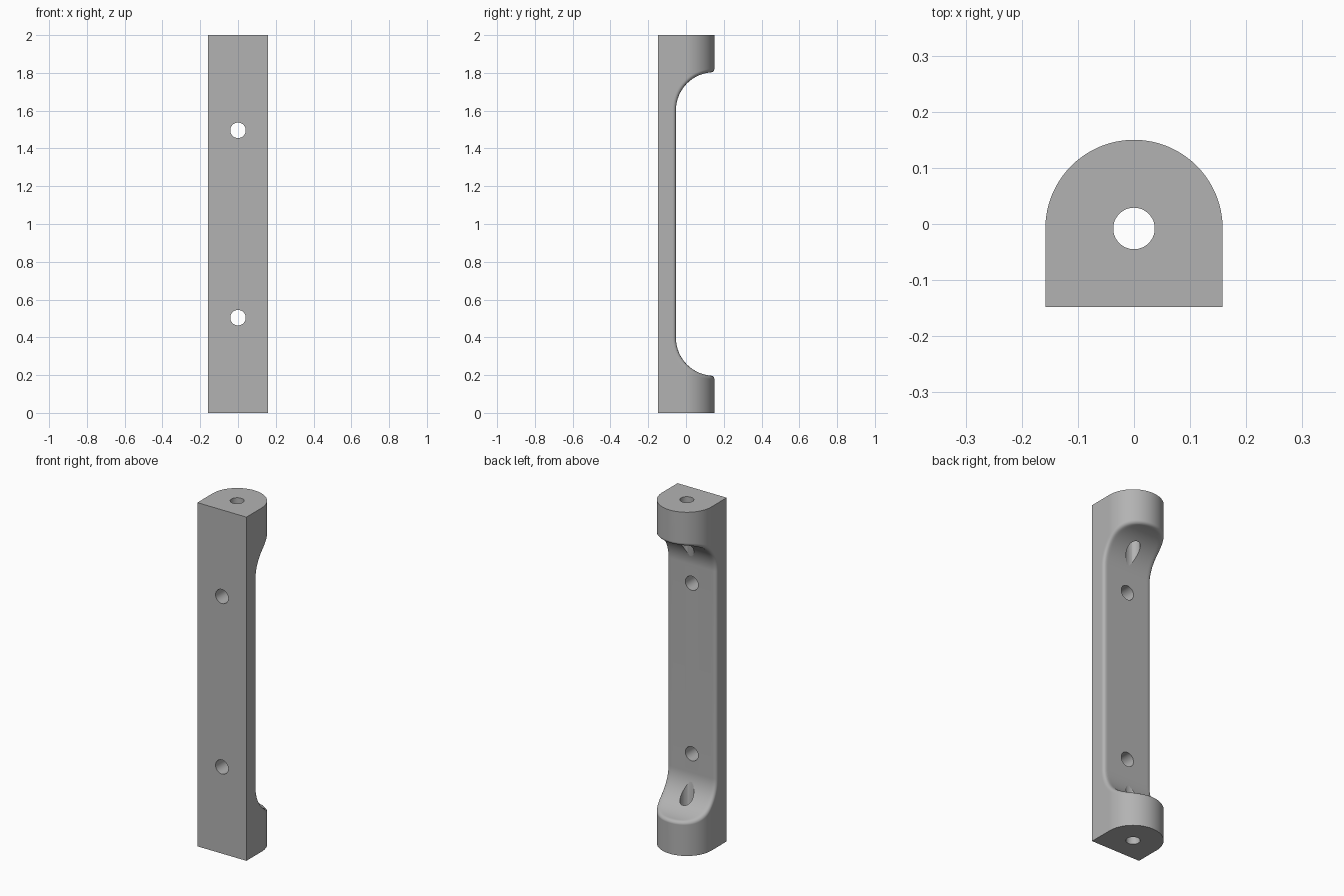
import bpy, bmesh, math
from mathutils import Matrix

default = bpy.data.objects.get("Cube")
if default:
    bpy.data.objects.remove(default)

RADIUS, ARC_Y = 0.158, -0.008      # D-shaped section
FRONT_Y, CORE_Y = -0.148, -0.1     # flat front, centre of the section rays
FLOOR_Y, SCOOP = -0.053, 0.2       # recess floor and its end radius
LIP = 0.197                        # height of each solid end
FILLET = 0.018

grey = bpy.data.materials.new("plain_grey")
grey.use_nodes = True
colour = (0.45, 0.45, 0.45, 1)
grey.diffuse_color = colour
grey.node_tree.nodes["Principled BSDF"].inputs["Base Color"].default_value = colour


def outside(x, y, z):
    """Signed distance to the D-section bar with a rounded-edge recess."""
    wall = math.hypot(x, max(y - ARC_Y, 0)) - RADIUS
    a = abs(z - 1) - (1 - LIP - SCOOP)
    b = FLOOR_Y + SCOOP - y
    recess = SCOOP - math.hypot(max(a, 0), max(b, 0)) - min(max(a, b), 0)
    rounded = min(-FILLET, max(wall, recess)) + math.hypot(
        max(FILLET + wall, 0), max(FILLET + recess, 0))
    return max(rounded, FRONT_Y - y)


def surface_point(angle, z):
    """Follow a ray from the core until it leaves the bar."""
    dx, dy = math.cos(angle), math.sin(angle)
    near, far = 0, 0.5
    for _ in range(40):
        mid = (near + far) / 2
        if outside(mid * dx, CORE_Y + mid * dy, z) < 0:
            near = mid
        else:
            far = mid
    return near * dx, CORE_Y + near * dy, z


# Section heights, dense around the lips, mirrored top to bottom
lower = [0] + [LIP - FILLET * math.cos(math.radians(t)) for t in range(0, 90, 9)]
lower += [LIP + SCOOP * (1 - math.cos(math.radians(t))) for t in range(3, 91, 3)]
heights = lower + [2 - z for z in reversed(lower)]

# Ray angles: the rounded back, then the two sharp front corners
corner = math.atan2(CORE_Y - FRONT_Y, RADIUS)
angles = [math.pi * i / 120 for i in range(121)] + [math.pi + corner, -corner]

# Bar body, lofted through the sections
bm = bmesh.new()
rings = [[bm.verts.new(surface_point(a, z)) for a in angles] for z in heights]
count = len(angles)
for low, high in zip(rings, rings[1:]):
    for i in range(count):
        j = (i + 1) % count
        bm.faces.new((low[i], low[j], high[j], high[i]))
bm.faces.new(rings[0][::-1])
bm.faces.new(rings[-1])
bmesh.ops.recalc_face_normals(bm, faces=bm.faces)
mesh = bpy.data.meshes.new("handle_bar")
bm.to_mesh(mesh)
bm.free()
mesh.materials.append(grey)
bar = bpy.data.objects.new("handle_bar", mesh)
bpy.context.collection.objects.link(bar)
bpy.ops.object.select_all(action="DESELECT")
bpy.context.view_layer.objects.active = bar


def drill(name, radius, length, location, turn=0):
    """Cut a round hole through the bar."""
    cut = bmesh.new()
    place = Matrix.Translation(location) @ Matrix.Rotation(turn, 4, "X")
    bmesh.ops.create_cone(cut, cap_ends=True, segments=48, radius1=radius,
                          radius2=radius, depth=length, matrix=place)
    data = bpy.data.meshes.new(name)
    cut.to_mesh(data)
    cut.free()
    data.materials.append(grey)
    cutter = bpy.data.objects.new(name, data)
    cutter.hide_render = True
    bpy.context.collection.objects.link(cutter)
    mod = bar.modifiers.new(name, "BOOLEAN")
    mod.operation, mod.solver, mod.object = "DIFFERENCE", "EXACT", cutter
    bpy.ops.object.modifier_apply(modifier=name)
    bpy.data.objects.remove(cutter)


# Lengthwise bore and two screw holes
drill("long_bore", 0.037, 2.2, (0, ARC_Y, 1))
for label, z in (("lower", 0.504), ("upper", 1.496)):
    drill(label + "_screw_hole", 0.041, 0.6, (0, 0, z), math.pi / 2)

bar.select_set(True)
bpy.ops.object.shade_smooth_by_angle(angle=math.radians(35))
